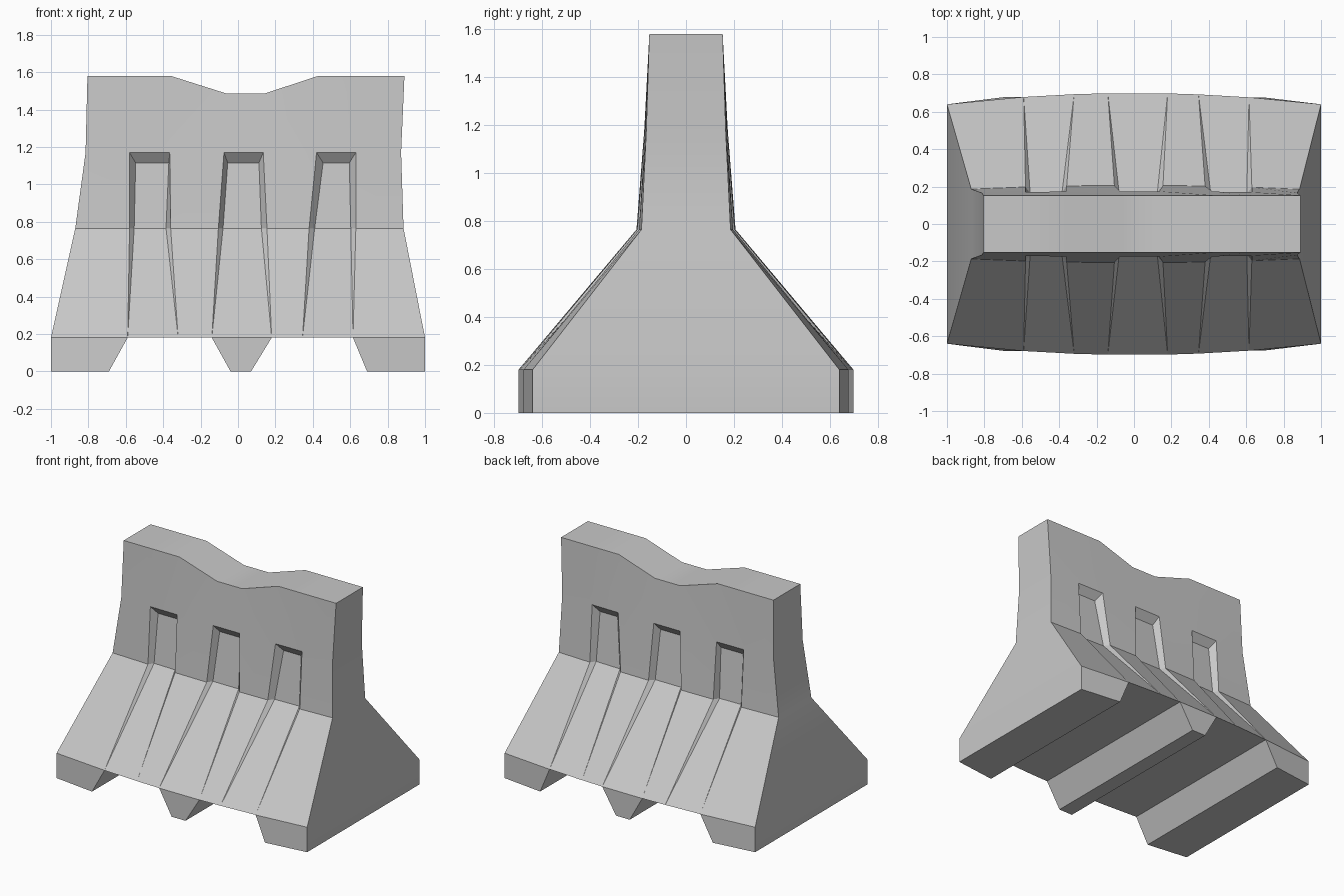
import bpy
import bmesh

cube = bpy.data.objects.get("Cube")
if cube:
    bpy.data.objects.remove(cube, do_unlink=True)

concrete = bpy.data.materials.new("concrete_grey")
concrete.use_nodes = True
colour = (0.58, 0.58, 0.58, 1)
concrete.diffuse_color = colour
bsdf = concrete.node_tree.nodes["Principled BSDF"]
bsdf.inputs["Base Color"].default_value = colour
bsdf.inputs["Roughness"].default_value = 0.9

# Rows of the wall: height, half depth at the middle, half depth at the ends, column x
ROWS = [
    (0.18, 0.70, 0.64, (-1, -.59, -.32, -.14, .18, .345, .615, 1)),
    (0.765, 0.207, 0.18, (-.87, -.58, -.36, -.105, .155, .38, .63, .885)),
    (1.17, 0.175, 0.163, (-.815, -.58, -.365, -.075, .135, .42, .63, .872)),
    (1.58, 0.153, 0.153, (-.805, -.58, -.36, -.06, .14, .43, .63, .89)),
]
DIP_COLUMNS, DIP = (3, 4), 0.095

# Slots: left column, floor x at the bend, floor x at the top
SLOTS = [
    (1, (-.555, -.385), (-.547, -.37)),
    (3, (-.08, .125), (-.055, .112)),
    (5, (.41, .603), (.455, .595)),
]

# Feet: left column, right column, x of the narrower sole
FEET = [(0, 1, (-1, -.69)), (3, 4, (-.04, .07)), (6, 7, (.69, 1))]
SIDES = (-1, 1)


def half_depth(row, x):
    """Bowed face: deepest in the middle, shallower at the ends."""
    _, middle, end, _ = ROWS[row]
    return middle - (middle - end) * x * x


bm = bmesh.new()


def face(*verts):
    bm.faces.new(verts)


# Lattice of points on both long faces
grid = {}
for s in SIDES:
    for r, (z, _, _, xs) in enumerate(ROWS):
        for c, x in enumerate(xs):
            dip = DIP if r == 3 and c in DIP_COLUMNS else 0
            grid[s, r, c] = bm.verts.new((x, s * half_depth(r, x), z - dip))

slot_columns = [slot[0] for slot in SLOTS]
for s in SIDES:
    # Plain panels between and above the slots
    for r in range(3):
        for c in range(7):
            if r == 2 or c not in slot_columns:
                face(grid[s, r, c], grid[s, r, c + 1],
                     grid[s, r + 1, c + 1], grid[s, r + 1, c])

    # Tapering slots: floor, side walls and sloped ceiling
    for c, bend_x, top_x in SLOTS:
        bend = [bm.verts.new((x, s * (half_depth(1, x) - 0.035), 0.765)) for x in bend_x]
        top = [bm.verts.new((x, s * 0.13, 1.115)) for x in top_x]
        face(grid[s, 0, c], grid[s, 0, c + 1], bend[1], bend[0])
        face(bend[0], bend[1], top[1], top[0])
        face(top[0], top[1], grid[s, 2, c + 1], grid[s, 2, c])
        for i in (0, 1):
            face(grid[s, 0, c + i], grid[s, 1, c + i], bend[i])
            face(grid[s, 1, c + i], grid[s, 2, c + i], top[i], bend[i])

# Wavy top and the two ends
for c in range(7):
    face(*(grid[k] for k in ((-1, 3, c), (-1, 3, c + 1), (1, 3, c + 1), (1, 3, c))))
for c in (0, 7):
    for r in range(3):
        face(grid[-1, r, c], grid[1, r, c], grid[1, r + 1, c], grid[-1, r + 1, c])

# Feet with sloping inner sides
for left, right, sole_x in FEET:
    sole = {(s, i): bm.verts.new((x, grid[s, 0, c].co.y, 0))
            for s in SIDES for i, (c, x) in enumerate(zip((left, right), sole_x))}
    face(sole[-1, 0], sole[-1, 1], sole[1, 1], sole[1, 0])
    for s in SIDES:
        face(sole[s, 0], sole[s, 1], grid[s, 0, right], grid[s, 0, left])
    for i, c in enumerate((left, right)):
        face(sole[-1, i], sole[1, i], grid[1, 0, c], grid[-1, 0, c])

# Underside of the openings between the feet
for c in (1, 2, 4, 5):
    face(grid[-1, 0, c], grid[-1, 0, c + 1], grid[1, 0, c + 1], grid[1, 0, c])

bmesh.ops.recalc_face_normals(bm, faces=bm.faces)
mesh = bpy.data.meshes.new("concrete_barrier")
bm.to_mesh(mesh)
bm.free()
mesh.materials.append(concrete)
barrier = bpy.data.objects.new("concrete_barrier", mesh)
bpy.context.collection.objects.link(barrier)

# Soft shading on the gentle curves, crisp edges elsewhere
bpy.ops.object.select_all(action="DESELECT")
barrier.select_set(True)
bpy.context.view_layer.objects.active = barrier
bpy.ops.object.shade_smooth_by_angle(angle=0.35)
